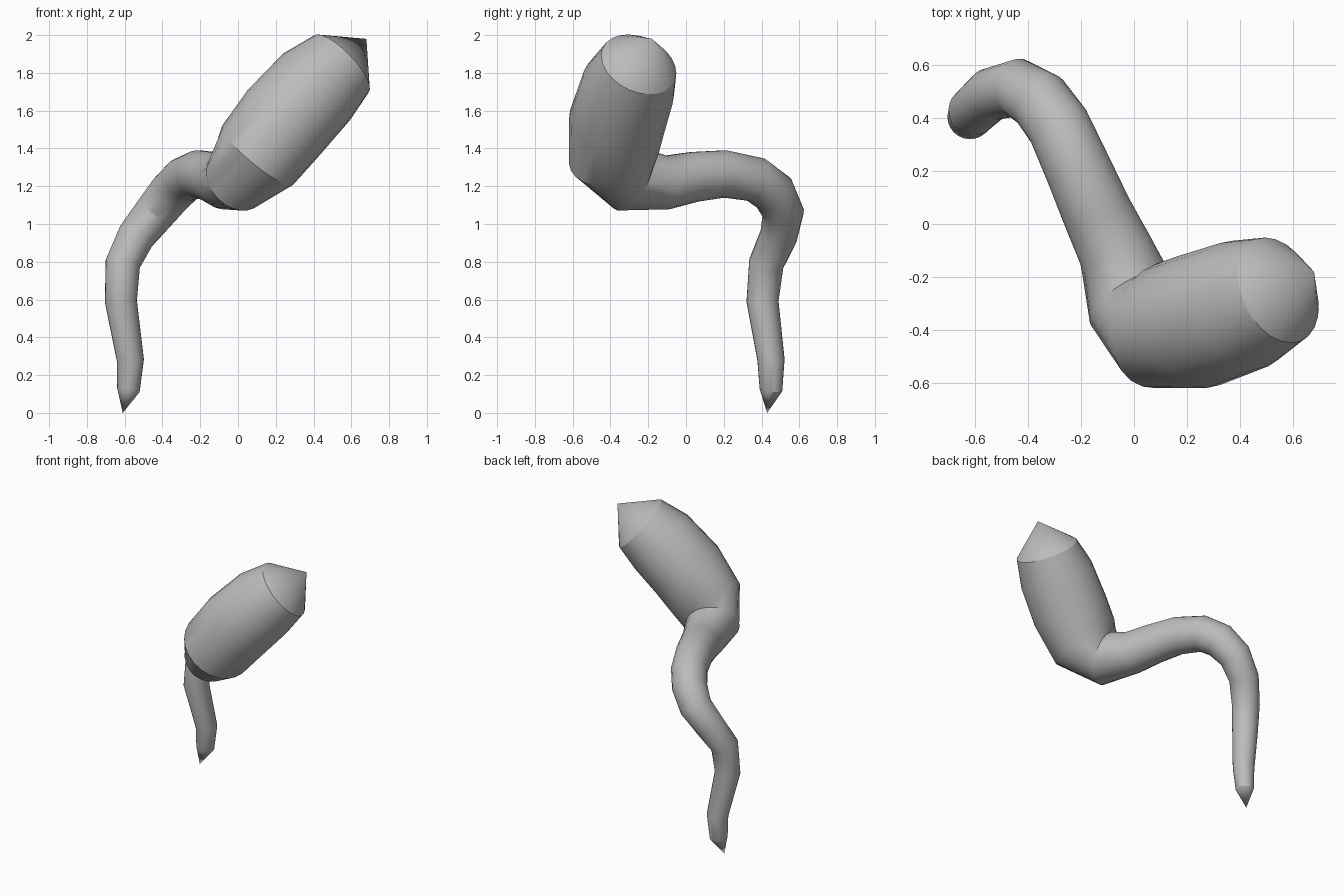
import bpy, bmesh, math
from mathutils import Vector

cube = bpy.data.objects.get("Cube")
if cube:
    bpy.data.objects.remove(cube, do_unlink=True)

SIDES = 24

# Centre line from tail tip to head tip: x, y, z, radius
path = [
    (-0.61, 0.43, 0.00, 0),
    (-0.58, 0.45, 0.12, 0.06),
    (-0.57, 0.45, 0.28, 0.072),
    (-0.62, 0.405, 0.59, 0.085),
    (-0.61, 0.425, 0.79, 0.093),
    (-0.54, 0.49, 0.935, 0.10),
    (-0.44, 0.515, 1.06, 0.11),
    (-0.355, 0.465, 1.165, 0.118),
    (-0.285, 0.37, 1.235, 0.121),
    (-0.21, 0.205, 1.265, 0.126),
    (-0.14, 0.045, 1.25, 0.133),
    (-0.07, -0.10, 1.22, 0.143),
    (-0.01, -0.29, 1.235, 0.18),
    (0.105, -0.38, 1.365, 0.245),
    (0.245, -0.365, 1.54, 0.257),
    (0.415, -0.305, 1.725, 0.25),
    (0.545, -0.25, 1.845, 0.21),
    (0.68, -0.18, 1.98, 0),
]


def make_tube(name, stations):
    """Sweep a round section along the stations, closing to a point at each end."""
    bm = bmesh.new()
    pts = [Vector(s[:3]) for s in stations]
    side = Vector((1, 0, 0))
    rings = []
    for i in range(1, len(pts) - 1):
        tangent = ((pts[i + 1] - pts[i]).normalized()
                   + (pts[i] - pts[i - 1]).normalized()).normalized()
        side = (side - tangent * side.dot(tangent)).normalized()
        up = tangent.cross(side)
        ring = []
        for k in range(SIDES):
            a = math.tau * k / SIDES
            offset = side * math.cos(a) + up * math.sin(a)
            ring.append(bm.verts.new(pts[i] + offset * stations[i][3]))
        rings.append(ring)
    tail, head = bm.verts.new(pts[0]), bm.verts.new(pts[-1])
    for k in range(SIDES):
        n = (k + 1) % SIDES
        for a, b in zip(rings, rings[1:]):
            bm.faces.new((a[k], a[n], b[n], b[k]))
        bm.faces.new((tail, rings[0][n], rings[0][k]))
        bm.faces.new((head, rings[-1][k], rings[-1][n]))
    bmesh.ops.recalc_face_normals(bm, faces=bm.faces)
    mesh = bpy.data.meshes.new(name)
    bm.to_mesh(mesh)
    bm.free()
    obj = bpy.data.objects.new(name, mesh)
    bpy.context.collection.objects.link(obj)
    return obj


# Plain grey body
grey = bpy.data.materials.new("plain_grey")
grey.use_nodes = True
color = (0.5, 0.5, 0.5, 1)
grey.diffuse_color = color
grey.node_tree.nodes["Principled BSDF"].inputs["Base Color"].default_value = color

body = make_tube("curved_body", path)
body.data.materials.append(grey)
bpy.ops.object.select_all(action='DESELECT')
body.select_set(True)
bpy.context.view_layer.objects.active = body
bpy.ops.object.shade_smooth_by_angle(angle=math.radians(30))
